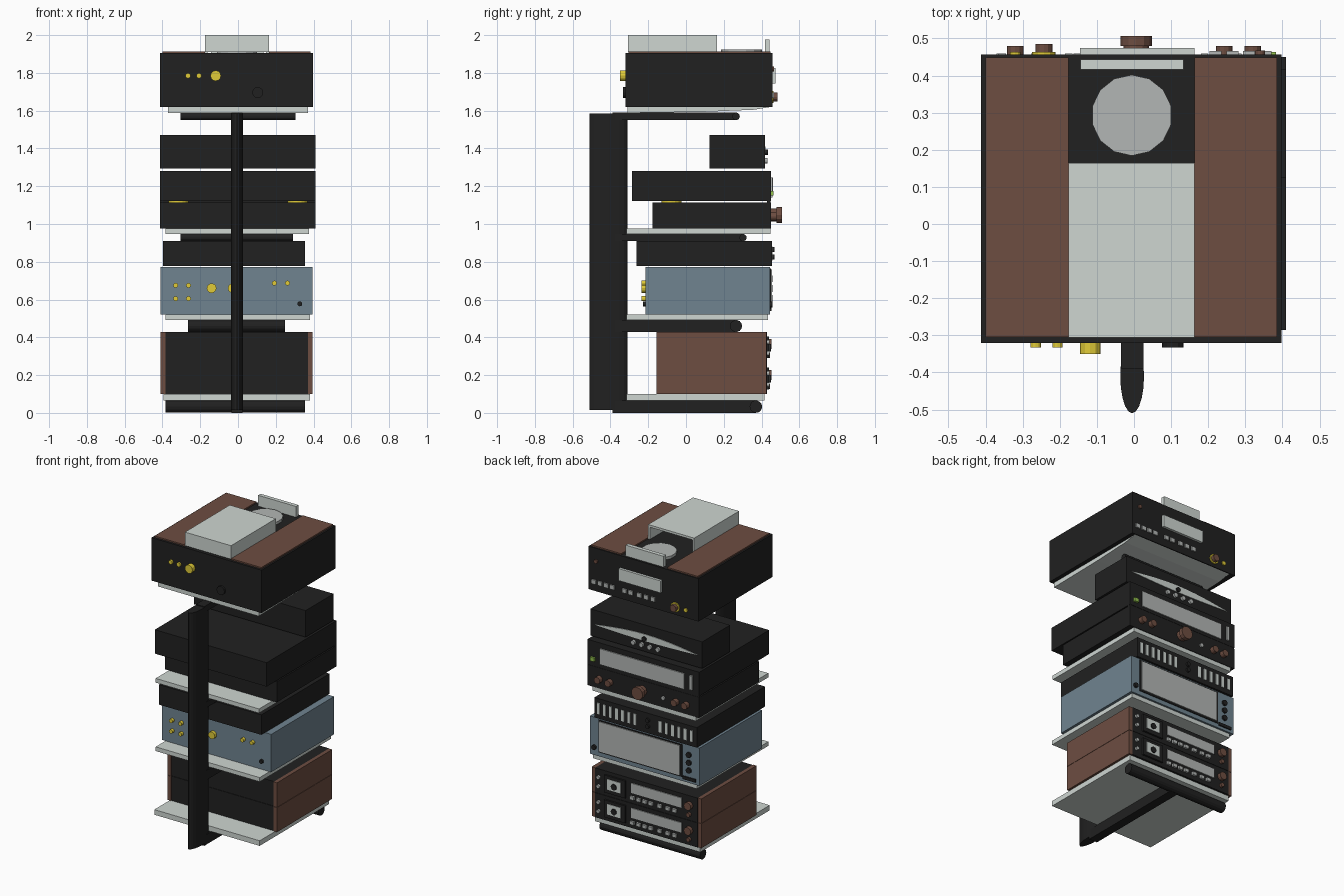
import bpy, math
from mathutils import Vector, Matrix


def mat(name, r, g, b):
    m = bpy.data.materials.new(name)
    m.diffuse_color = (r, g, b, 1)
    return m


BLACK = mat("black", 0.015, 0.015, 0.015)
WOOD = mat("wood", 0.155, 0.075, 0.053)
BLUE = mat("blue", 0.16, 0.23, 0.28)
PALE = mat("pale", 0.62, 0.67, 0.64)
GREY = mat("grey", 0.45, 0.47, 0.46)
GOLD = mat("gold", 0.75, 0.6, 0.04)
GREEN = mat("green", 0.3, 0.55, 0.08)


def mesh(name, verts, faces, m):
    me = bpy.data.meshes.new(name)
    me.from_pydata(verts, [], faces)
    me.materials.append(m)
    ob = bpy.data.objects.new(name, me)
    bpy.context.collection.objects.link(ob)
    return ob


def prism(name, ring, offset, m):
    """Extrude a closed ring of points along an offset vector."""
    n = len(ring)
    a = [Vector(p) for p in ring]
    o = Vector(offset)
    normal = sum(((a[i] - a[0]).cross(a[i + 1] - a[0]) for i in range(1, n - 1)), Vector())
    if normal.dot(o) < 0:
        a.reverse()
    faces = [list(range(n))[::-1], list(range(n, 2 * n))]
    faces += [[i, (i + 1) % n, n + (i + 1) % n, n + i] for i in range(n)]
    return mesh(name, a + [p + o for p in a], faces, m)


def box(name, x0, x1, y0, y1, z0, z1, m=BLACK):
    ring = [(x0, y0, z0), (x1, y0, z0), (x1, y1, z0), (x0, y1, z0)]
    return prism(name, ring, (0, 0, z1 - z0), m)


def knob(name, x, y0, y1, z, r, m=BLACK, n=12):
    ring = [(x + r * math.cos(i * math.tau / n), y0, z + r * math.sin(i * math.tau / n))
            for i in range(n)]
    return prism(name, ring, (0, y1 - y0, 0), m)


# stand: oval post, T-shaped arms with round cross tubes
N = 20
prism("post", [(0.032 * math.cos(i * math.tau / N) - 0.005, -0.41 + 0.1 * math.sin(i * math.tau / N), 0.015)
               for i in range(N)], (0, 0, 1.57), BLACK)
for i, (x0, x1, y, z, r) in enumerate([(-0.385, 0.355, 0.37, 0.033, 0.033), (-0.265, 0.25, 0.265, 0.46, 0.032),
                                       (-0.305, 0.29, 0.302, 0.928, 0.019), (-0.305, 0.305, 0.265, 1.57, 0.02)]):
    ring = [(x0, y + r * math.cos(k * math.tau / 14), z + r * math.sin(k * math.tau / 14)) for k in range(14)]
    prism(f"cross_tube_{i}", ring, (x1 - x0, 0, 0), BLACK)
    box(f"arm_{i}", -0.035, 0.025, -0.39, y, z - r, z + r)

# shelves
box("shelf_0", -0.395, 0.38, -0.315, 0.415, 0.066, 0.1, PALE)
box("shelf_1", -0.385, 0.38, -0.315, 0.435, 0.492, 0.52, PALE)
box("shelf_2", -0.385, 0.375, -0.315, 0.447, 0.947, 0.975, PALE)
prism("top_shelf", [(-0.37, -0.31, 1.62), (-0.37, -0.31, 1.588), (-0.37, 0.1, 1.594), (-0.37, 0.36, 1.605),
                    (-0.37, 0.45, 1.62)], (0.74, 0, 0), PALE)

# pair of tape decks with wooden cheeks
for d in range(2):
    z = 0.1 + 0.165 * d
    t = f"tape_deck_{d}"
    box(t + "_body", -0.385, 0.37, -0.15, 0.428, z, z + 0.163)
    box(t + "_cheek_left", -0.41, -0.385, -0.155, 0.425, z, z + 0.163, WOOD)
    box(t + "_cheek_right", 0.37, 0.395, -0.155, 0.425, z, z + 0.163, WOOD)
    box(t + "_door", 0.14, 0.295, 0.428, 0.44, z + 0.025, z + 0.14)
    box(t + "_window", 0.17, 0.27, 0.44, 0.443, z + 0.05, z + 0.12, PALE)
    knob(t + "_hub", 0.22, 0.443, 0.449, z + 0.08, 0.02)
    box(t + "_display", -0.27, 0.1, 0.428, 0.434, z + 0.07, z + 0.135, GREY)
    for k, x in enumerate([0.09, 0.045, 0.0, -0.045, -0.11, -0.17, -0.22]):
        box(f"{t}_button_{k}", x - 0.015, x + 0.015, 0.428, 0.442, z + 0.028, z + 0.05, GREY)
    knob(t + "_level_knob", -0.325, 0.428, 0.452, z + 0.1, 0.026, WOOD)
    knob(t + "_small_knob", -0.325, 0.428, 0.445, z + 0.04, 0.014, WOOD)
    for k in range(2):
        knob(f"{t}_switch_{k}", 0.34, 0.428, 0.442, z + 0.05 + 0.06 * k, 0.012, GREY)

# blue power amplifier
box("amplifier_body", -0.41, 0.395, -0.215, 0.445, 0.522, 0.773, BLUE)
box("amplifier_frame", -0.285, 0.33, 0.445, 0.45, 0.55, 0.765, BLACK)
box("amplifier_display", -0.27, 0.32, 0.45, 0.456, 0.56, 0.758, GREY)
knob("amplifier_power", 0.362, 0.445, 0.457, 0.575, 0.016)
for k in range(3):
    knob(f"amplifier_knob_{k}", -0.335, 0.445, 0.457, 0.71 - 0.052 * k, 0.018)
box("amplifier_slot", -0.385, -0.29, 0.445, 0.453, 0.54, 0.56)
for k, (x, z, r) in enumerate([(-0.33, 0.675, 0.013), (-0.262, 0.675, 0.013), (-0.33, 0.605, 0.013),
                               (-0.262, 0.605, 0.013), (-0.14, 0.66, 0.026), (-0.03, 0.66, 0.024),
                               (0.193, 0.687, 0.013), (0.262, 0.687, 0.013)]):
    knob(f"amplifier_socket_{k}", x, -0.235, -0.215, z, r, GOLD)
knob("amplifier_cable_inlet", 0.327, -0.228, -0.215, 0.577, 0.013)

# graphic equaliser with two banks of sliders
box("equaliser_body", -0.398, 0.355, -0.262, 0.455, 0.777, 0.91)
for k, x in enumerate([0.325 - 0.045 * i for i in range(7)] + [-0.13 - 0.046 * i for i in range(6)]):
    box(f"equaliser_slider_{k}", x - 0.01, x + 0.01, 0.455, 0.459, 0.808, 0.882, PALE)
for k in range(2):
    knob(f"equaliser_knob_{k}", -0.04, 0.455, 0.468, 0.825 + 0.04 * k, 0.014)

# receiver: two stacked cases on gold feet
box("receiver_lower", -0.412, 0.41, -0.178, 0.45, 0.976, 1.113)
box("receiver_upper", -0.412, 0.41, -0.285, 0.45, 1.121, 1.28)
box("receiver_front_seam", -0.412, 0.41, 0.43, 0.448, 1.112, 1.122)
for s in (-1, 1):
    ring = [(0.315 * s + 0.052 * math.cos(i * math.tau / 16), -0.077 + 0.052 * math.sin(i * math.tau / 16), 1.11)
            for i in range(16)]
    prism(f"receiver_foot_{s}", ring, (0, 0, 0.014), GOLD)
    for k, x in enumerate((0.243, 0.32)):
        knob(f"receiver_tone_knob_{s}_{k}", s * x, 0.45, 0.48, 1.04, 0.022, WOOD)
box("receiver_display", -0.305, 0.315, 0.45, 0.457, 1.14, 1.245, GREY)
box("receiver_side_meter", -0.367, -0.345, 0.45, 0.46, 1.15, 1.245, GREY)
box("receiver_green_light", 0.35, 0.382, 0.45, 0.464, 1.15, 1.175, GREEN)
knob("receiver_volume_base", 0.006, 0.45, 0.48, 1.048, 0.034, WOOD)
knob("receiver_volume_knob", 0.006, 0.48, 0.507, 1.048, 0.042, WOOD)
knob("receiver_button", -0.15, 0.45, 0.46, 1.04, 0.013, GREY)

# short tuner with a lens-shaped dial
box("tuner_body", -0.412, 0.41, 0.125, 0.418, 1.293, 1.47)
top = [(0.38 - 0.76 * i / 12, 0.418, 1.375 + 0.035 * math.sin(math.pi * i / 12)) for i in range(13)]
low = [(-0.38 + 0.76 * i / 8, 0.418, 1.375 - 0.01 * math.sin(math.pi * i / 8)) for i in range(1, 8)]
prism("tuner_dial", top + low, (0, 0.004, 0), PALE)
knob("tuner_pointer", 0.01, 0.418, 0.433, 1.38, 0.015)
for k, x in enumerate((0.09, 0.03, -0.03, -0.09)):
    knob(f"tuner_button_{k}", x, 0.418, 0.432, 1.335, 0.015, GREY)

# disc player: case, wood panels, sliding lid, disc
box("player_body", -0.412, 0.397, -0.32, 0.457, 1.62, 1.905)
box("player_wood_left", -0.4, -0.176, -0.305, 0.448, 1.905, 1.914, WOOD)
box("player_wood_right", 0.163, 0.385, -0.305, 0.448, 1.905, 1.914, WOOD)
box("lid_top", -0.176, 0.163, -0.306, 0.165, 1.985, 2.0, PALE)
box("lid_back", -0.176, 0.163, -0.306, -0.292, 1.91, 1.985, PALE)
box("lid_side_left", -0.176, -0.162, -0.292, 0.165, 1.905, 1.985, PALE)
box("lid_side_right", 0.149, 0.163, -0.292, 0.165, 1.905, 1.985, PALE)
prism("disc", [(-0.006 + 0.109 * math.cos((i + .5) * math.tau / 14), 0.293 + 0.109 * math.sin((i + .5) * math.tau / 14), 1.905)
               for i in range(14)], (0, 0, 0.018), GREY)
box("disc_clamp_bar", -0.144, 0.134, 0.417, 0.443, 1.905, 1.977, PALE)
box("player_display", -0.145, 0.163, 0.457, 0.474, 1.745, 1.825, PALE)
for k, x in enumerate([0.355, 0.31, 0.265, 0.22, 0.13, 0.085, 0.02, -0.03, -0.08]):
    box(f"player_button_{k}", x - 0.016, x + 0.016, 0.457, 0.466, 1.667, 1.695, GREY)
knob("player_power", 0.34, 0.457, 0.467, 1.82, 0.013, WOOD)
knob("player_knob_ring", -0.243, 0.457, 0.464, 1.672, 0.032, GOLD)
knob("player_knob", -0.243, 0.464, 0.485, 1.672, 0.023, WOOD)
knob("player_jack", -0.32, 0.457, 0.464, 1.672, 0.014, GOLD)
for k, (x, r, d) in enumerate([(-0.265, 0.014, 0.013), (-0.206, 0.014, 0.013), (-0.118, 0.028, 0.03)]):
    knob(f"player_socket_{k}", x, -0.32 - d, -0.32, 1.785, r, GOLD)
knob("player_cable_inlet", 0.104, -0.333, -0.32, 1.696, 0.029)
